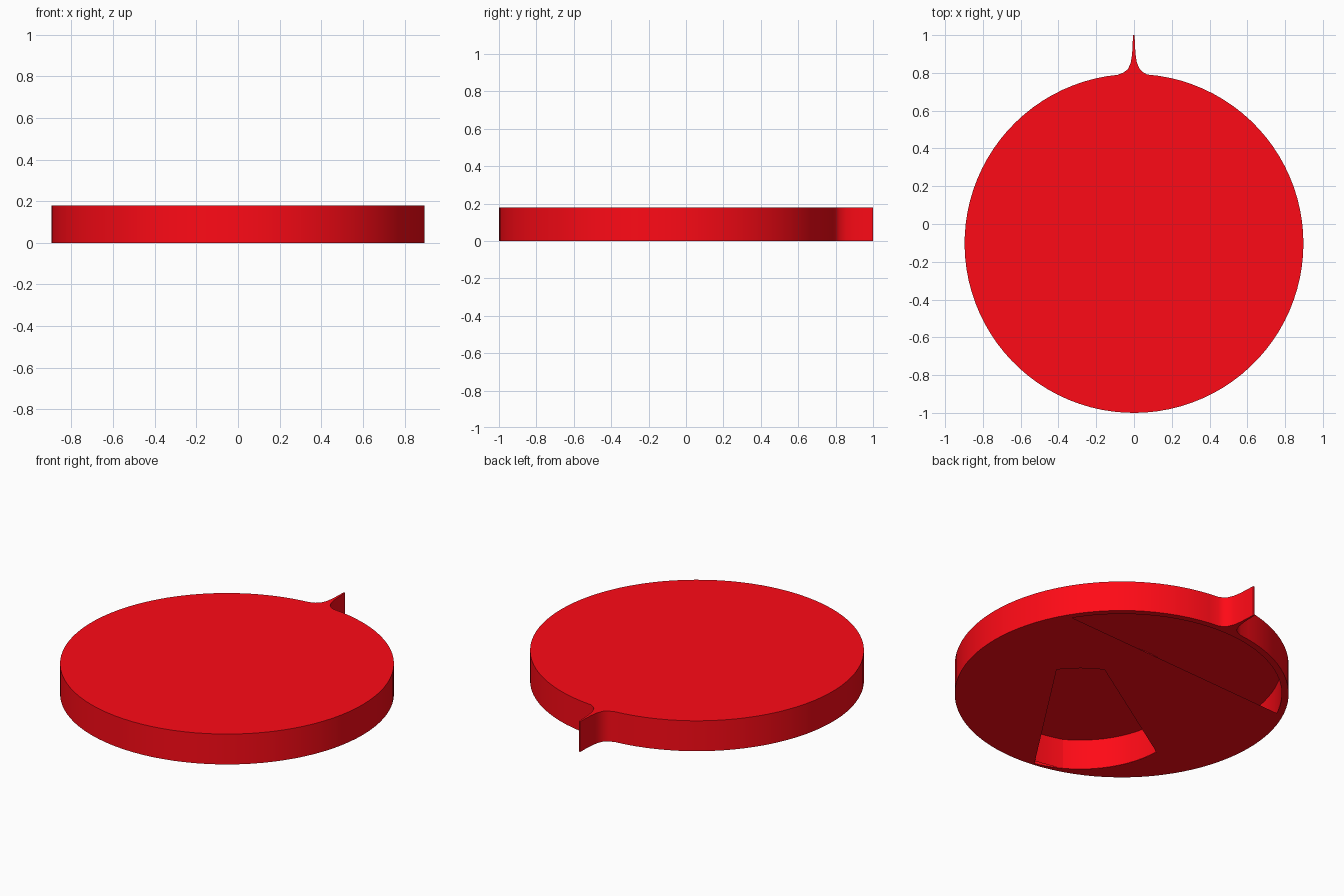
import bpy, bmesh, math

if "Cube" in bpy.data.objects:
    bpy.data.objects.remove(bpy.data.objects["Cube"])

H = 0.18
DISC_Y, DISC_R, RING_R = -0.103, 0.897, 0.86
CORE_Y, CORE_R = -0.45, 0.542

red = bpy.data.materials.new("red")
red.diffuse_color = (1.0, 0.003, 0.008, 1)
red.use_nodes = True
red.node_tree.nodes["Principled BSDF"].inputs["Base Color"].default_value = red.diffuse_color


def arc(cy, r, a0, a1, n):
    """Points on an arc about (0, cy), angles in degrees."""
    return [(r * math.cos(math.radians(a0 + (a1 - a0) * i / n)),
             cy + r * math.sin(math.radians(a0 + (a1 - a0) * i / n)))
            for i in range(n + 1)]


def loop(bm, pts, z):
    vs = [bm.verts.new((x, y, z)) for x, y in pts]
    return vs, [bm.edges.new((vs[i - 1], vs[i])) for i in range(len(vs))]


def wall(bm, lo, hi):
    for i in range(len(lo)):
        bm.faces.new((lo[i - 1], lo[i], hi[i], hi[i - 1]))


def finish(bm, name):
    me = bpy.data.meshes.new(name)
    bm.to_mesh(me)
    bm.free()
    me.materials.append(red)
    ob = bpy.data.objects.new(name, me)
    bpy.context.collection.objects.link(ob)
    bpy.ops.object.select_all(action='DESELECT')
    ob.select_set(True)
    bpy.context.view_layer.objects.active = ob
    bpy.ops.object.shade_smooth_by_angle(angle=math.radians(30))


# Outline: round disc with a thin flared stem at the back
outline = arc(DISC_Y, DISC_R, 95.5, 445.5, 90)
outline += [(0.05, 0.802), (0.03, 0.82), (0.015, 0.855), (0.008, 0.90), (0.005, 0.95),
            (0.003, 1.0), (-0.006, 1.0), (-0.007, 0.95), (-0.01, 0.90),
            (-0.017, 0.855), (-0.032, 0.82), (-0.055, 0.802)]

# Openings in the underside: a back segment and a front wedge
segment = arc(DISC_Y, RING_R, 32, 154, 36)
wedge = arc(CORE_Y, CORE_R, 36.5, 64, 8) + arc(CORE_Y, CORE_R, 181, 257, 20)

# Shell: full top sheet, side wall, underside with the openings
bm = bmesh.new()
lo, edges = loop(bm, outline, 0)
hi, _ = loop(bm, outline, H)
for hole in (segment, wedge):
    edges = edges + loop(bm, hole, 0)[1]
fill = bmesh.ops.triangle_fill(bm, edges=edges, use_beauty=True, normal=(0, 0, -1))
for f in fill["geom"]:
    if isinstance(f, bmesh.types.BMFace):
        f.normal_update()
        if f.normal.z > 0:
            f.normal_flip()
wall(bm, lo, hi)
bm.faces.new(hi)
finish(bm, "disc_shell")

# Upright walls inside the hollow shell
for name, cy, r in (("inner_ring_wall", DISC_Y, RING_R), ("core_wall", CORE_Y, CORE_R)):
    bm = bmesh.new()
    pts = arc(cy, r, 0, 360, 90)[:-1]
    wall(bm, loop(bm, pts, 0.0005)[0], loop(bm, pts, H - 0.0005)[0])
    finish(bm, name)
